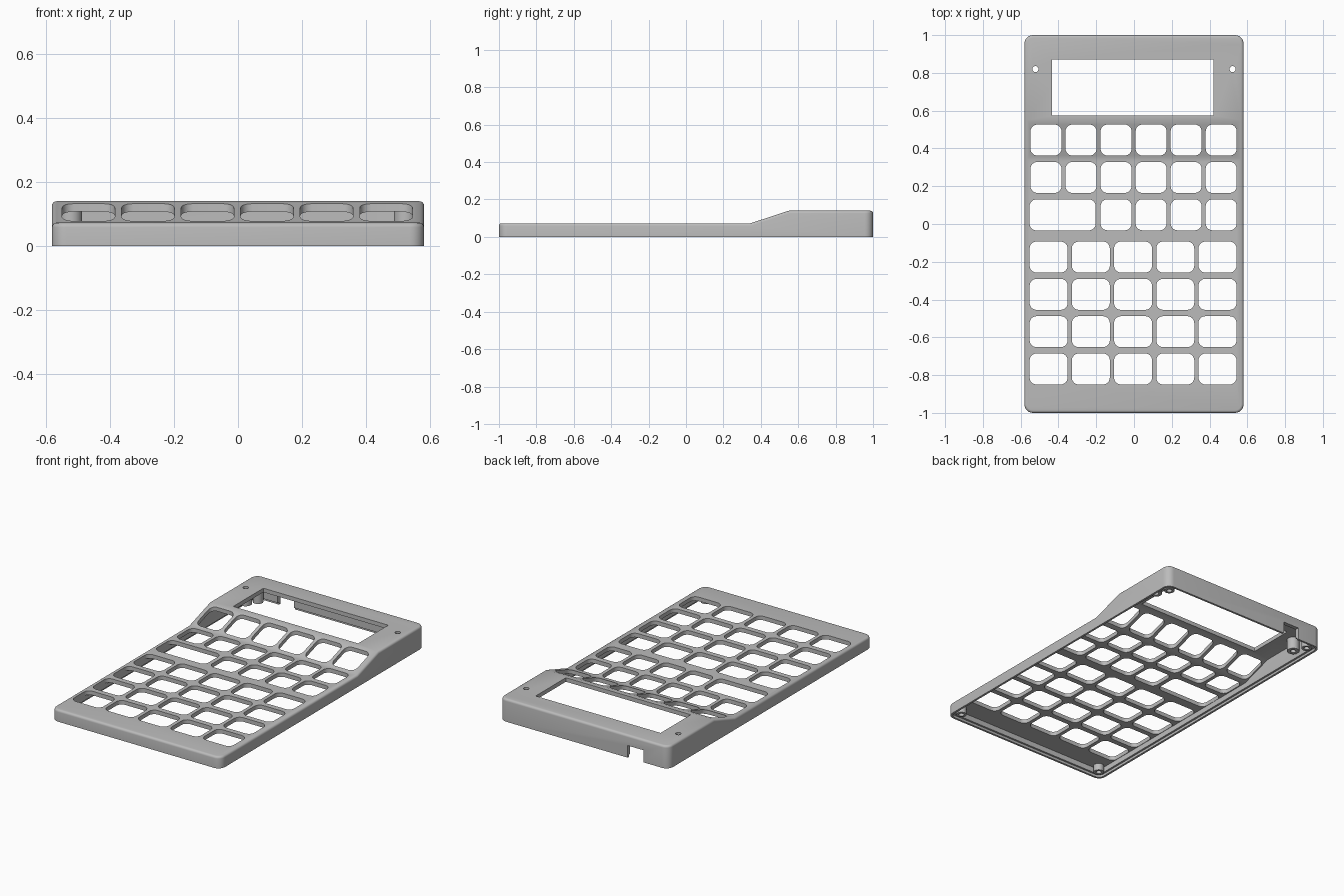
import bpy, bmesh
from math import cos, sin, pi

cube = bpy.data.objects.get("Cube")
if cube:
    bpy.data.objects.remove(cube, do_unlink=True)

grey = bpy.data.materials.new("case grey")
grey.use_nodes = True
colour = (0.5, 0.5, 0.5, 1)
grey.diffuse_color = colour
grey.node_tree.nodes["Principled BSDF"].inputs["Base Color"].default_value = colour

LOW, HIGH = 0.073, 0.14        # heights of the keyboard deck and display deck
FOLD_A, FOLD_B = 0.345, 0.55   # where the ramp starts and ends
SKIN = 0.025


def make_object(name, bm):
    bmesh.ops.recalc_face_normals(bm, faces=bm.faces)
    mesh = bpy.data.meshes.new(name)
    bm.to_mesh(mesh)
    bm.free()
    mesh.materials.append(grey)
    obj = bpy.data.objects.new(name, mesh)
    bpy.context.collection.objects.link(obj)
    return obj


def prism(bm, ring, z0, z1):
    """Extrude a flat outline between two heights."""
    face = bm.faces.new([bm.verts.new((x, y, z0)) for x, y in ring])
    out = bmesh.ops.extrude_face_region(bm, geom=[face])
    for v in out["geom"]:
        if isinstance(v, bmesh.types.BMVert):
            v.co.z = z1


def rounded(x0, x1, y0, y1, r, steps=6):
    """Outline of a rounded rectangle."""
    corners = [(x1 - r, y1 - r), (x0 + r, y1 - r), (x0 + r, y0 + r), (x1 - r, y0 + r)]
    return [(cx + r * cos((q + s / steps) * pi / 2), cy + r * sin((q + s / steps) * pi / 2))
            for q, (cx, cy) in enumerate(corners) for s in range(steps + 1)]


def circle(cx, cy, r, steps=24):
    return [(cx + r * cos(2 * pi * s / steps), cy + r * sin(2 * pi * s / steps))
            for s in range(steps)]


def stepped_block(name, hx, hy, bottom, drop, radius, fillet):
    """Side profile swept across the width, with rounded corners."""
    side = [(-hy, bottom), (hy, bottom), (hy, HIGH - drop), (FOLD_B, HIGH - drop),
            (FOLD_A, LOW - drop), (-hy, LOW - drop)]
    bm = bmesh.new()
    face = bm.faces.new([bm.verts.new((-hx, y, z)) for y, z in side])
    out = bmesh.ops.extrude_face_region(bm, geom=[face])
    for v in out["geom"]:
        if isinstance(v, bmesh.types.BMVert):
            v.co.x = hx
    bmesh.ops.recalc_face_normals(bm, faces=bm.faces)
    posts = [e for e in bm.edges
             if abs(e.verts[0].co.z - e.verts[1].co.z) > 0.01
             and all(abs(abs(v.co.y) - hy) < 1e-4 for v in e.verts)]
    bmesh.ops.bevel(bm, geom=posts, offset=radius, segments=6, profile=0.5, affect='EDGES')
    if fillet:
        bm.normal_update()
        rim = [e for e in bm.edges if len(e.link_faces) == 2
               and max(f.normal.z for f in e.link_faces) > 0.5
               and abs(min(f.normal.z for f in e.link_faces)) < 0.1]
        bmesh.ops.bevel(bm, geom=rim, offset=fillet, segments=4, profile=0.5, affect='EDGES')
    return make_object(name, bm)


def cut(target, cutter):
    cutter.hide_render = True
    mod = target.modifiers.new("cut", 'BOOLEAN')
    mod.operation, mod.solver, mod.object = 'DIFFERENCE', 'EXACT', cutter
    bpy.context.view_layer.objects.active = target
    bpy.ops.object.modifier_apply(modifier=mod.name)
    bpy.data.objects.remove(cutter, do_unlink=True)


# Hollow shell
shell = stepped_block("case_shell", 0.58, 1.0, 0, 0, 0.045, 0.014)
cut(shell, stepped_block("cavity", 0.555, 0.975, -0.1, SKIN, 0.025, 0))

# Recess along the lower rim
bm = bmesh.new()
prism(bm, rounded(-0.567, 0.567, -0.987, 0.987, 0.035), -0.1, 0.015)
cut(shell, make_object("rim_recess", bm))

# Key openings, display window and screw holes
bm = bmesh.new()


def opening(cx, cy, width):
    prism(bm, rounded(cx - width / 2, cx + width / 2, cy - 0.082, cy + 0.082, 0.036), 0.02, 0.3)


for row in range(3):
    y = 0.4445 - row * 0.198
    for col in range(6):
        if row < 2 or col > 1:
            opening(-0.466 + col * 0.1855, y, 0.164)
opening(-0.378, 0.048, 0.35)
for row in range(4):
    for col in range(5):
        opening(-0.452 + col * 0.2235, -0.175 - row * 0.1975, 0.201)
prism(bm, [(-0.435, 0.574), (0.422, 0.574), (0.422, 0.87), (-0.435, 0.87)], 0.02, 0.3)
for x in (-0.522, 0.522):
    prism(bm, circle(x, 0.82, 0.016), 0.02, 0.3)
cut(shell, make_object("openings", bm))

# Cable notch in the back wall
bm = bmesh.new()
prism(bm, [(-0.41, 0.9), (-0.30, 0.9), (-0.30, 1.1), (-0.41, 1.1)], -0.1, 0.075)
cut(shell, make_object("cable_notch", bm))


def boss(name, x, y, r, bore, z0, z1, bore_top):
    """Hollow screw post hanging from the deck."""
    bm = bmesh.new()
    prism(bm, circle(x, y, r), z0, z1)
    post = make_object(name, bm)
    bm = bmesh.new()
    prism(bm, circle(x, y, bore), z0 - 0.1, bore_top)
    cut(post, make_object("bore", bm))
    return post


# Screw posts
parts = [shell]
for side, x in (("right", -0.522), ("left", 0.522)):
    parts += [
        boss("front_post_" + side, x, -0.942, 0.03, 0.016, 0.005, LOW - 0.02, 0.04),
        boss("back_post_" + side, x, 0.942, 0.03, 0.016, 0.005, HIGH - 0.02, 0.06),
        boss("display_post_" + side, x, 0.82, 0.036, 0.016, 0.04, HIGH - 0.02, 0.3),
    ]

for obj in parts:
    bpy.ops.object.select_all(action='DESELECT')
    obj.select_set(True)
    bpy.context.view_layer.objects.active = obj
    bpy.ops.object.shade_smooth_by_angle(angle=0.6)
